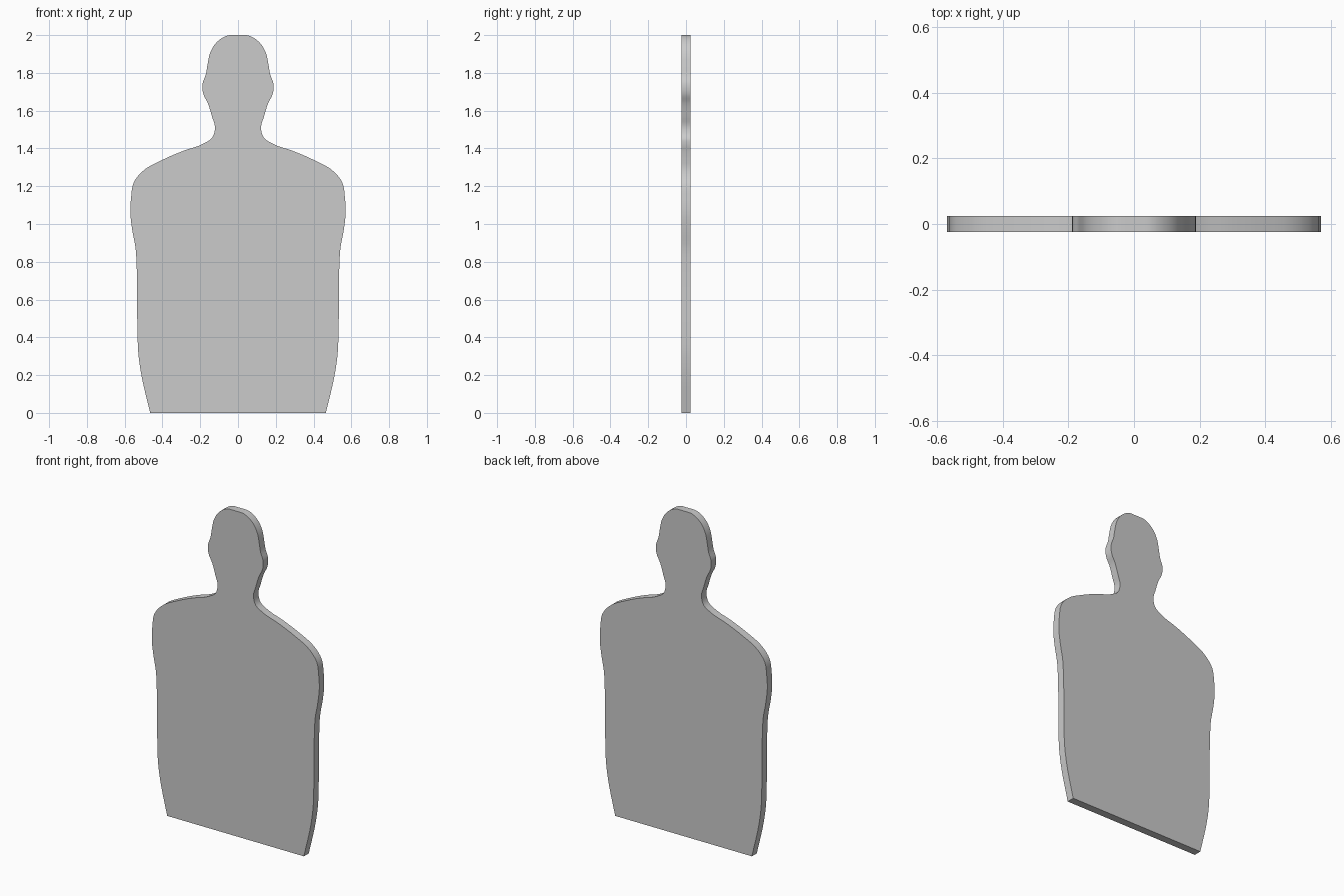
import bpy, bmesh, math
from mathutils import Vector

if "Cube" in bpy.data.objects:
    bpy.data.objects.remove(bpy.data.objects["Cube"])

HALF_THICKNESS = 0.024
STEPS = 4

# Right half of the outline (x, z), from base corner to crown
half = [(0.465, 0), (0.515, 0.22), (0.528, 0.32), (0.532, 0.42), (0.536, 0.76),
        (0.542, 0.87), (0.56, 0.97), (0.57, 1.06), (0.566, 1.14), (0.552, 1.22),
        (0.51, 1.275), (0.395, 1.342), (0.29, 1.387), (0.18, 1.427), (0.137, 1.457),
        (0.122, 1.51), (0.138, 1.57), (0.16, 1.64), (0.184, 1.69), (0.187, 1.745),
        (0.171, 1.79), (0.162, 1.84), (0.146, 1.91), (0.113, 1.962), (0.055, 1.998), (0, 2.0)]


def smooth_path(points, steps):
    """Interpolating spline through the points, with limited tangents."""
    p = [Vector(q) for q in points]
    n = len(p)
    tangents = []
    for i in range(n):
        if i == 0 or i == n - 1:
            a, b = (p[0], p[1]) if i == 0 else (p[-2], p[-1])
            tangents.append((b - a).normalized())
        else:
            d0, d1 = p[i] - p[i - 1], p[i + 1] - p[i]
            tangents.append((d0 / d0.length_squared + d1 / d1.length_squared).normalized())
    out = []
    for i in range(n - 1):
        length = (p[i + 1] - p[i]).length
        m0, m1 = tangents[i] * length, tangents[i + 1] * length
        for k in range(steps):
            t = k / steps
            out.append(p[i] * (2*t**3 - 3*t**2 + 1) + m0 * (t**3 - 2*t**2 + t)
                       + p[i + 1] * (3*t**2 - 2*t**3) + m1 * (t**3 - t**2))
    out.append(p[-1])
    return out


# Mirror the half outline into a closed loop
right = smooth_path(half, STEPS)
loop = [(v.x, min(v.y, 2.0)) for v in right]
loop += [(-x, z) for x, z in reversed(loop[:-1])]

# Extrude the silhouette into a flat board
bm = bmesh.new()
face = bm.faces.new([bm.verts.new((x, -HALF_THICKNESS, z)) for x, z in loop])
ext = bmesh.ops.extrude_face_region(bm, geom=[face], use_keep_orig=True)
verts = [g for g in ext["geom"] if isinstance(g, bmesh.types.BMVert)]
bmesh.ops.translate(bm, verts=verts, vec=(0, 2 * HALF_THICKNESS, 0))
bmesh.ops.recalc_face_normals(bm, faces=bm.faces)
mesh = bpy.data.meshes.new("target_board")
bm.to_mesh(mesh)
bm.free()

board = bpy.data.objects.new("target_board", mesh)
bpy.context.collection.objects.link(board)
bpy.context.view_layer.objects.active = board
board.select_set(True)
bpy.ops.object.shade_smooth_by_angle(angle=math.radians(35))
